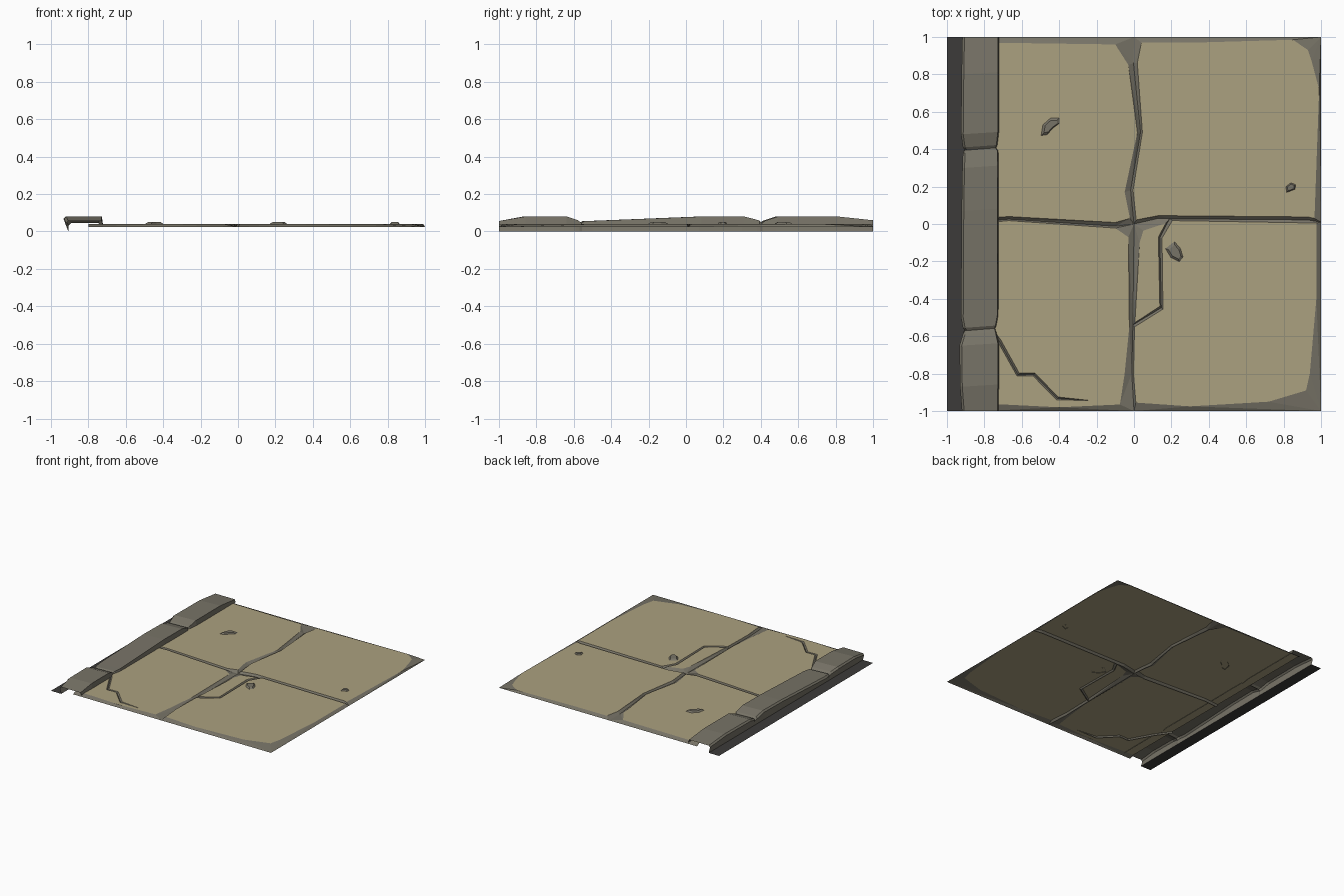
import bpy, bmesh
from mathutils import Vector
from mathutils.geometry import delaunay_2d_cdt

if "Cube" in bpy.data.objects:
    bpy.data.objects.remove(bpy.data.objects["Cube"])


def material(name, rgb):
    m = bpy.data.materials.new(name)
    m.diffuse_color = (*rgb, 1)
    m.use_nodes = True
    m.node_tree.nodes["Principled BSDF"].inputs["Base Color"].default_value = m.diffuse_color
    return m


SAND = material("sandstone", (0.41, 0.355, 0.215))
GREY = material("grey_stone", (0.185, 0.172, 0.135))
DARK = material("dark_gutter", (0.045, 0.043, 0.041))


def make(name, verts, faces, mats, index=None):
    me = bpy.data.meshes.new(name)
    me.from_pydata(verts, [], faces)
    for m in mats:
        me.materials.append(m)
    if index:
        for p, i in zip(me.polygons, index):
            p.material_index = i
    ob = bpy.data.objects.new(name, me)
    bpy.context.collection.objects.link(ob)
    return ob


def inside(p, poly):
    hit = False
    for a, b in zip(poly, poly[1:] + poly[:1]):
        if (a[1] > p[1]) != (b[1] > p[1]):
            if p[0] < a[0] + (p[1] - a[1]) / (b[1] - a[1]) * (b[0] - a[0]):
                hit = not hit
    return hit


# Flat tops of the paving slabs (outlines seen from above)
back_left = [(-.8, .97), (-.1, .96), (-.03, .85), (.018, .49), (-.05, .17),
             (-.022, .03), (-.1, .008), (-.67, .04), (-.8, .03)]
back_right = [(.04, .97), (.018, .86), (.045, .49), (-.005, .18), (.012, .022), (.13, .045),
              (.93, .038), (.965, .03), (.99, .72), (.95, .87), (.93, .93), (.85, .985), (.33, .97)]
front_left = [(-.8, .005), (-.67, .018), (-.1, -.022), (-.03, -.07), (-.025, -.55),
              (-.05, -.8), (-.075, -.965), (-.4, -.98), (-.8, -.96),
              (-.8, -.52), (-.725, -.635), (-.625, -.814), (-.54, -.812), (-.415, -.94),
              (-.22, -.945), (-.405, -.925), (-.53, -.797), (-.613, -.798), (-.712, -.62), (-.8, -.5)]
front_mid = [(.05, -.035), (.17, .004), (.13, -.07), (.138, -.44), (.005, -.527), (.03, -.1)]
front_right = [(.205, .018), (.15, -.075), (.155, -.455), (.003, -.55), (-.003, -.8), (.01, -.955),
               (.3, -.975), (.72, -.95), (.92, -.89), (.94, -.8), (.975, -.4), (.975, .005)]
tops = [back_left, back_right, front_left, front_mid, front_right]

# Bottom lines of the joints and cracks, with their heights
joints = [
    (.025, [(0, 1), (-.003, .86), (.035, .49), (-.018, .18), (0, 0), (-.006, -.54), (-.012, -.8), (0, -1)]),
    (.025, [(-.8, .015), (-.67, .026), (-.1, -.012), (0, 0), (.13, .03), (.19, .028), (.93, .022), (1, .01)]),
    (.03, [(.19, .028), (.138, -.073), (.146, -.448), (-.006, -.54)]),
    (.03, [(-.8, -.51), (-.719, -.628), (-.62, -.807), (-.535, -.805), (-.41, -.933)]),
    (.025, [(-.8, -1), (1, -1), (1, .01), (1, 1), (-.8, 1)]),
]

pts, heights, edges = [], [], []


def add_line(line, z, closed):
    ids = []
    for p in line:
        if p not in pts:
            pts.append(p)
            heights.append(z)
        ids.append(pts.index(p))
    edges.extend(zip(ids, ids[1:] + ids[:1] if closed else ids[1:]))


for t in tops:
    add_line(t, .04, True)
for z, line in joints:
    add_line(line, z, False)

# Paving sheet: triangulate between slab outlines and joint lines
v2, _, tris, orig, _, _ = delaunay_2d_cdt([Vector(p) for p in pts], edges, [], 0, 1e-5)
verts = [(v.x, v.y, heights[o[0]] if o else .032) for v, o in zip(v2, orig)]
faces, index = [], []
for t in tris:
    t = list(t)
    a, b, c = (v2[i] for i in t)
    if (b - a).cross(c - a) < 0:
        t.reverse()
    faces.append(t)
    index.append(0 if any(inside((a + b + c) / 3, poly) for poly in tops) else 1)
make("paving_slabs", verts, faces, [SAND, GREY], index)

# Raised curb: stations of y, left x, right x, top height; open shell
stations = [(-1, -.92, -.725, .056), (-.87, -.93, -.722, .08), (-.65, -.933, -.722, .08),
            (-.59, -.915, -.735, .06), (-.57, -.905, -.74, .045), (-.555, -.915, -.735, .055),
            (-.5, -.925, -.725, .057), (.07, -.922, -.725, .08), (.3, -.918, -.723, .08),
            (.38, -.915, -.725, .059), (.395, -.905, -.735, .045), (.41, -.915, -.73, .057),
            (.48, -.925, -.722, .08), (.8, -.922, -.722, .08), (1, -.918, -.722, .06)]
verts, faces = [], []
for y, xl, xr, z in stations:
    skew = .012 if abs(y) < .95 else 0
    verts += [(-.907, y, 0), (xl, y, z - .012), (xl + .012, y, z),
              (xr - .006, y + skew, z), (xr, y + skew, .036)]
for s in range(len(stations) - 1):
    for k in range(4):
        i = s * 5 + k
        faces.append((i, i + 1, i + 6, i + 5)[::-1])
make("curb_stones", verts, faces, [GREY])

# Dark gutter strip at ground level
make("gutter_strip", [(-1, -1, 0), (-.907, -1, 0), (-.907, 1, 0), (-1, 1, 0)], [(0, 1, 2, 3)], [DARK])


# Loose stone chips on the slabs
def chip(name, outline):
    n = len(outline)
    cx, cy = (sum(p[k] for p in outline) / n for k in (0, 1))
    vs = [(x, y, .038) for x, y in outline]
    vs += [(cx + (x - cx) * .65, cy + (y - cy) * .65, .05) for x, y in outline]
    fs = [tuple(range(n, 2 * n))]
    fs += [(i, (i + 1) % n, n + (i + 1) % n, n + i) for i in range(n)]
    ob = make(name, vs, fs, [GREY])
    bm = bmesh.new()
    bm.from_mesh(ob.data)
    bm.normal_update()
    bm.faces.ensure_lookup_table()
    if bm.faces[0].normal.z < 0:
        bmesh.ops.reverse_faces(bm, faces=bm.faces)
    bm.to_mesh(ob.data)
    bm.free()


chip("chip_back_left", [(-.5, .47), (-.49, .53), (-.445, .57), (-.395, .57), (-.395, .54), (-.435, .51), (-.465, .475)])
chip("chip_centre", [(.165, -.13), (.215, -.09), (.25, -.13), (.265, -.18), (.245, -.205), (.195, -.18)])
chip("chip_right", [(.81, .2), (.84, .222), (.866, .21), (.862, .185), (.815, .167)])
